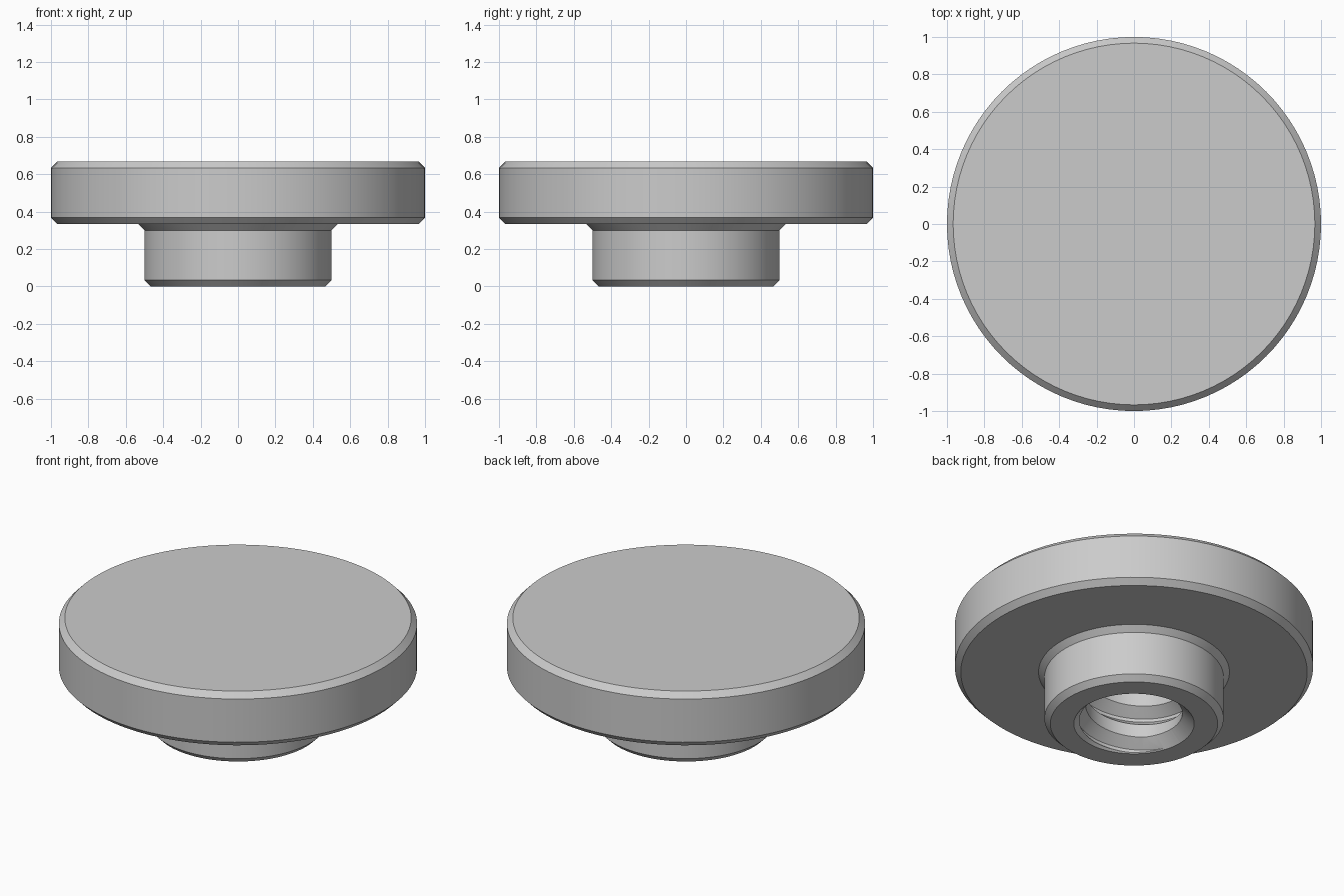
import bpy, bmesh, math

if "Cube" in bpy.data.objects:
    bpy.data.objects.remove(bpy.data.objects["Cube"], do_unlink=True)

SEGMENTS = 96
PITCH = 0.2
CREST, ROOT = 0.27, 0.33
HOLE_TOP = 0.53

grey = bpy.data.materials.new("plain grey")
grey.use_nodes = True
COLOUR = (0.6, 0.6, 0.6, 1)
grey.diffuse_color = COLOUR
grey.node_tree.nodes["Principled BSDF"].inputs["Base Color"].default_value = COLOUR


def finish(name, bm):
    """Turn a bmesh into a linked object with outward normals."""
    bmesh.ops.recalc_face_normals(bm, faces=bm.faces)
    mesh = bpy.data.meshes.new(name)
    bm.to_mesh(mesh)
    bm.free()
    mesh.materials.append(grey)
    obj = bpy.data.objects.new(name, mesh)
    bpy.context.collection.objects.link(obj)
    return obj


def lathe(name, profile):
    """Solid of revolution with flat end caps."""
    bm = bmesh.new()
    rings = []
    for r, z in profile:
        angles = [math.tau * i / SEGMENTS for i in range(SEGMENTS)]
        rings.append([bm.verts.new((r * math.cos(a), r * math.sin(a), z)) for a in angles])
    for low, high in zip(rings, rings[1:]):
        for i in range(SEGMENTS):
            j = (i + 1) % SEGMENTS
            bm.faces.new((low[i], low[j], high[j], high[i]))
    bm.faces.new(rings[0])
    bm.faces.new(rings[-1])
    return finish(name, bm)


# Thread section over one pitch: height offset and radius
SECTION = [(0, CREST), (0.08, CREST), (0.13, ROOT), (0.15, ROOT), (PITCH, CREST)]


def thread_radius(u):
    u %= PITCH
    for (u0, r0), (u1, r1) in zip(SECTION, SECTION[1:]):
        if u <= u1:
            return r0 + (r1 - r0) * (u - u0) / (u1 - u0)
    return CREST


def threaded_rod(name, bottom, top):
    """Right-handed screw whose rows follow the helix, trimmed flat at both ends."""
    bm = bmesh.new()
    rows = [k * PITCH + du for k in range(-3, 5) for du, _ in SECTION[:-1]]
    columns = []
    for i in range(SEGMENTS + 1):
        a = math.tau * i / SEGMENTS
        rise = 0.12 + PITCH * (i / SEGMENTS + 0.125)
        column = []
        for row in rows:
            z = min(max(row + rise, bottom), top)
            r = thread_radius(z - rise)
            column.append(bm.verts.new((r * math.cos(a), r * math.sin(a), z)))
        columns.append(column)
    for left, right in zip(columns, columns[1:]):
        for k in range(len(rows) - 1):
            bm.faces.new((left[k], right[k], right[k + 1], left[k + 1]))
    bmesh.ops.remove_doubles(bm, verts=bm.verts, dist=0.00001)
    bmesh.ops.holes_fill(bm, edges=[e for e in bm.edges if e.is_boundary], sides=0)
    bmesh.ops.triangulate(bm, faces=bm.faces)
    return finish(name, bm)


# Disc with chamfered rims on a chamfered neck
knob = lathe("knob", [
    (0.467, 0), (0.5, 0.033), (0.5, 0.3), (0.533, 0.333), (0.967, 0.333),
    (1, 0.367), (1, 0.633), (0.967, 0.667)])

# Threaded hole and its countersunk mouth
cutters = [
    threaded_rod("thread_cutter", -0.06, HOLE_TOP),
    lathe("countersink_cutter", [(0.376, -0.04), (0.236, 0.1)]),
]
bpy.context.view_layer.objects.active = knob
for cutter in cutters:
    cutter.hide_render = True
    cut = knob.modifiers.new(cutter.name, "BOOLEAN")
    cut.object = cutter
    cut.operation = "DIFFERENCE"
    cut.solver = "EXACT"
    bpy.ops.object.modifier_apply(modifier=cut.name)
    bpy.data.objects.remove(cutter, do_unlink=True)

# Smooth walls with crisp chamfer and thread edges
bpy.ops.object.select_all(action="DESELECT")
knob.select_set(True)
bpy.ops.object.shade_smooth_by_angle(angle=math.radians(25))
